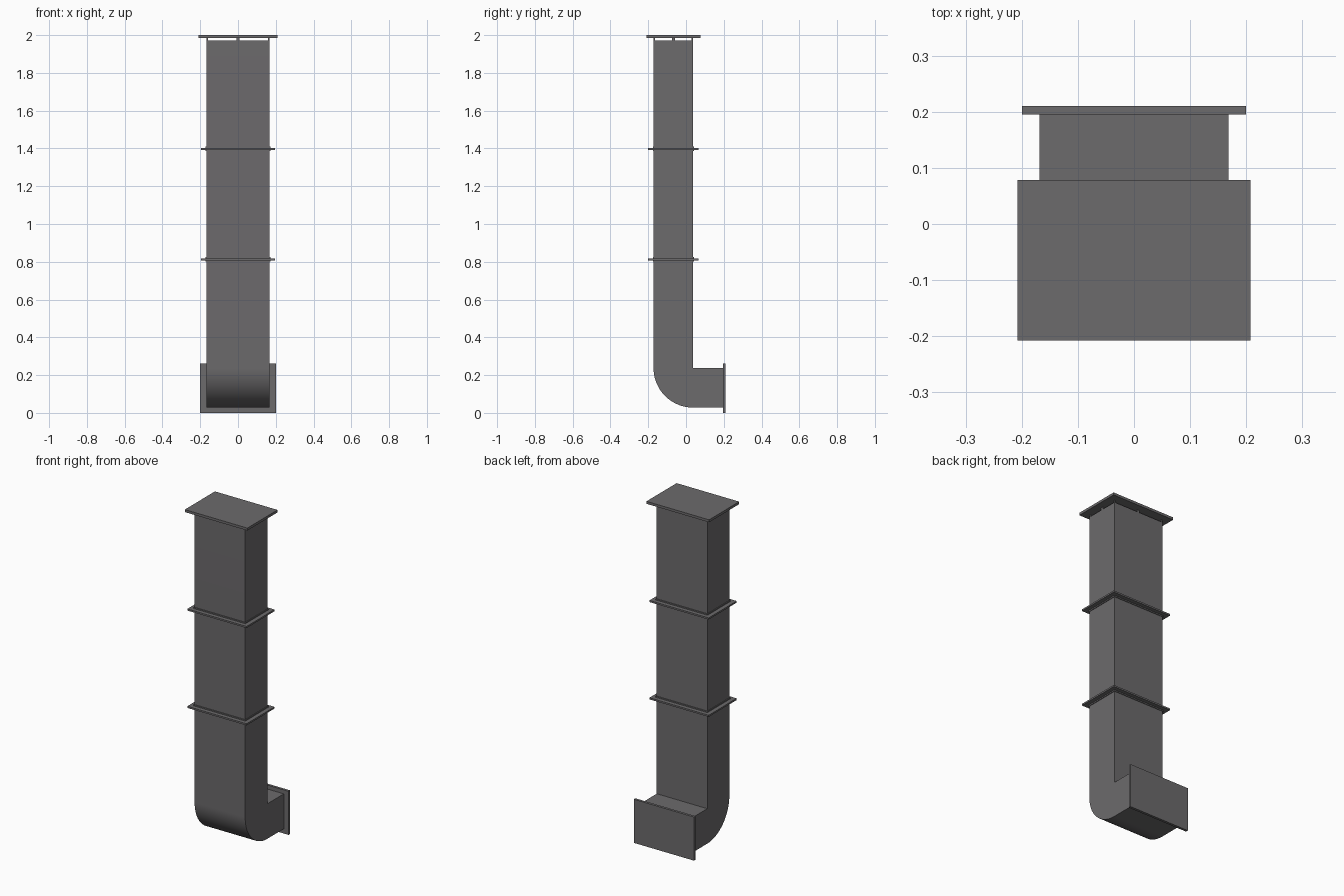
import bpy, bmesh, math

if "Cube" in bpy.data.objects:
    bpy.data.objects.remove(bpy.data.objects["Cube"])

metal = bpy.data.materials.new("dark grey metal")
metal.diffuse_color = (0.15, 0.145, 0.15, 1)
metal.use_nodes = True
metal.node_tree.nodes["Principled BSDF"].inputs["Base Color"].default_value = metal.diffuse_color


def finish(bm, name):
    bmesh.ops.recalc_face_normals(bm, faces=bm.faces)
    me = bpy.data.meshes.new(name)
    bm.to_mesh(me)
    bm.free()
    ob = bpy.data.objects.new(name, me)
    bpy.context.collection.objects.link(ob)
    me.materials.append(metal)
    return ob


def box(name, x0, x1, y0, y1, z0, z1):
    bm = bmesh.new()
    bmesh.ops.create_cube(bm, size=1)
    for v in bm.verts:
        v.co = ((x0 + x1) / 2 + v.co.x * (x1 - x0),
                (y0 + y1) / 2 + v.co.y * (y1 - y0),
                (z0 + z1) / 2 + v.co.z * (z1 - z0))
    return finish(bm, name)


W, Y0, Y1, TOP = 0.168, -0.172, 0.038, 1.972   # duct half width, front, back, top
R = Y1 - Y0                                     # elbow radius
ZC = 0.028 + R                                  # elbow centre height
END = 0.197

# Duct: side profile with rounded outer elbow, extruded across x
prof = [(Y1, TOP), (Y0, TOP)]
N = 32
for i in range(N + 1):
    a = math.pi + i / N * math.pi / 2
    prof.append((Y1 + R * math.cos(a), ZC + R * math.sin(a)))
prof += [(END, ZC - R), (END, ZC), (Y1, ZC)]
bm = bmesh.new()
f = bm.faces.new([bm.verts.new((-W, y, z)) for y, z in prof])
ext = bmesh.ops.extrude_face_region(bm, geom=[f])
bmesh.ops.translate(bm, vec=(2 * W, 0, 0),
                    verts=[g for g in ext["geom"] if isinstance(g, bmesh.types.BMVert)])
bmesh.ops.recalc_face_normals(bm, faces=bm.faces)
# Open mouth at the top
mouth = next(f for f in bm.faces if all(abs(v.co.z - TOP) < 1e-5 for v in f.verts))
bmesh.ops.inset_region(bm, faces=[mouth], thickness=0.004)
down = bmesh.ops.extrude_discrete_faces(bm, faces=[mouth])["faces"][0]
bmesh.ops.translate(bm, vec=(0, 0, -0.5), verts=down.verts)
duct = finish(bm, "duct")
bpy.context.view_layer.objects.active = duct
duct.select_set(True)
bpy.ops.object.shade_smooth_by_angle(angle=math.radians(30))

# Joint flanges, each with a narrow collar against the duct
for i, z in enumerate((0.813, 1.398)):
    box(f"joint_flange_{i}", -0.197, 0.197, -0.2, 0.066, z - 0.005, z + 0.005)
    c = 0.004
    box(f"joint_collar_{i}", -W - c, W + c, Y0 - c, Y1 + c, z - 0.012, z + 0.012)

# Outlet flange at the back
box("outlet_flange", -0.2, 0.2, 0.195, 0.21, 0, 0.262)

# Rain cap and the small spacers carrying it
box("rain_cap", -0.208, 0.208, -0.208, 0.078, 1.985, 2.0)
t, ym = 0.004, (Y0 + Y1) / 2
for sx in (-1, 0, 1):
    for sy in (-1, 0, 1):
        if sx or sy:
            hx, hy = (t, t) if sx and sy else (0.008 if not sx else t, 0.008 if not sy else t)
            cx = sx * (W - hx)
            cy = ym + sy * (R / 2 - hy)
            box("cap_spacer", cx - hx, cx + hx, cy - hy, cy + hy, TOP - 0.01, 1.99)
